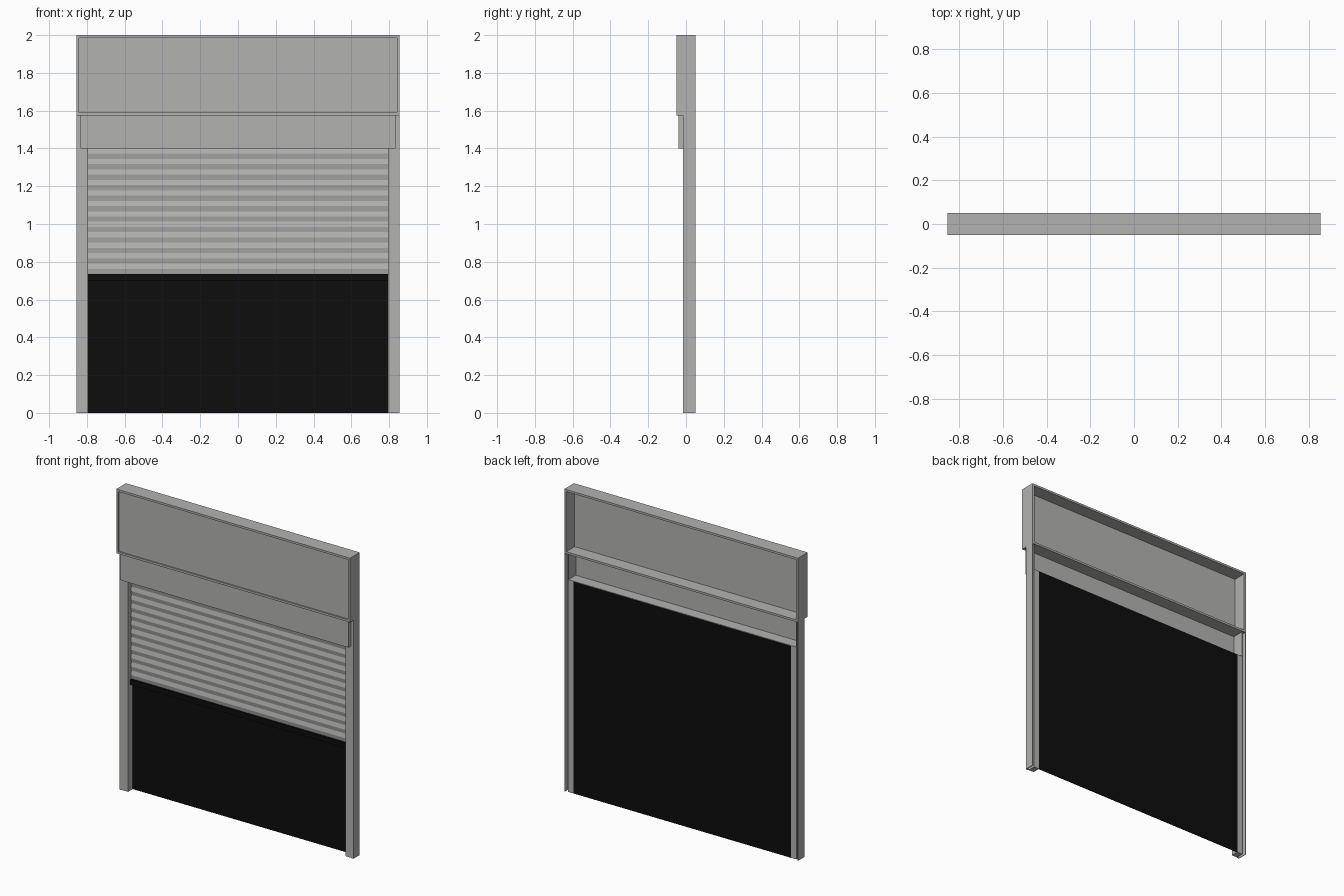
import bpy

if "Cube" in bpy.data.objects:
    bpy.data.objects.remove(bpy.data.objects["Cube"])


def material(name, rgb):
    m = bpy.data.materials.new(name)
    m.diffuse_color = (*rgb, 1)
    m.use_nodes = True
    m.node_tree.nodes["Principled BSDF"].inputs["Base Color"].default_value = m.diffuse_color
    return m


grey = material("galvanised grey", (0.45, 0.45, 0.44))
black = material("matte black", (0.004, 0.004, 0.004))


def mesh(name, verts, faces, mat):
    me = bpy.data.meshes.new(name)
    me.from_pydata(verts, [], faces)
    me.materials.append(mat)
    ob = bpy.data.objects.new(name, me)
    bpy.context.collection.objects.link(ob)
    return ob


def box(name, x, y, z, mat=grey):
    v = [(a, b, c) for a in x for b in y for c in z]
    f = [(0, 1, 3, 2), (4, 6, 7, 5), (0, 4, 5, 1),
         (2, 3, 7, 6), (0, 2, 6, 4), (1, 5, 7, 3)]
    return mesh(name, v, f, mat)


def pair(name, x, y, z):
    box(name + "_right", x, y, z)
    box(name + "_left", (-x[1], -x[0]), y, z)


# Header: open-backed frame with a slightly recessed front panel
W = 0.855
box("header_top", (-W, W), (-0.05, 0.05), (1.986, 2.0))
box("header_bottom", (-W, W), (-0.05, 0.05), (1.575, 1.589))
pair("header_side", (0.841, W), (-0.05, 0.05), (1.589, 1.986))
box("header_panel", (-0.841, 0.841), (-0.041, -0.038), (1.589, 1.986))

# Lintel: front plate, bottom shelf and short end plates
box("lintel_plate", (-0.835, 0.835), (-0.04, -0.037), (1.4, 1.575))
box("lintel_shelf", (-0.835, 0.835), (-0.037, 0.04), (1.4, 1.403))
pair("lintel_end", (0.832, 0.835), (-0.037, -0.012), (1.403, 1.575))

# Jambs: outer angle and inner guide box
pair("jamb_outer_wall", (0.852, W), (-0.015, 0.05), (0, 1.575))
pair("jamb_front_lip", (0.835, 0.852), (-0.015, -0.012), (0, 1.575))
pair("jamb_guide", (0.795, 0.835), (-0.012, 0.04), (0, 1.4))
pair("jamb_upper_wall", (0.832, 0.835), (-0.012, 0.04), (1.403, 1.575))

# Black backing of the opening
box("opening_back", (-0.795, 0.795), (0.036, 0.04), (0, 1.4), black)

# Rolling shutter: zigzag slats, half lowered
top, bottom, slats = 1.4, 0.735, 12
n = slats * 2
verts, faces = [], []
for i in range(n + 1):
    z = top + (bottom - top) * i / n
    y = 0.016 if i % 2 else 0.022
    verts += [(-0.795, y, z), (0.795, y, z)]
    if i:
        a = 2 * i
        faces.append((a - 2, a, a + 1, a - 1))
mesh("shutter_slats", verts, faces, grey)

# Shutter bottom bar
box("shutter_bottom_bar", (-0.795, 0.795), (0.01, 0.026), (0.7, 0.735), black)
